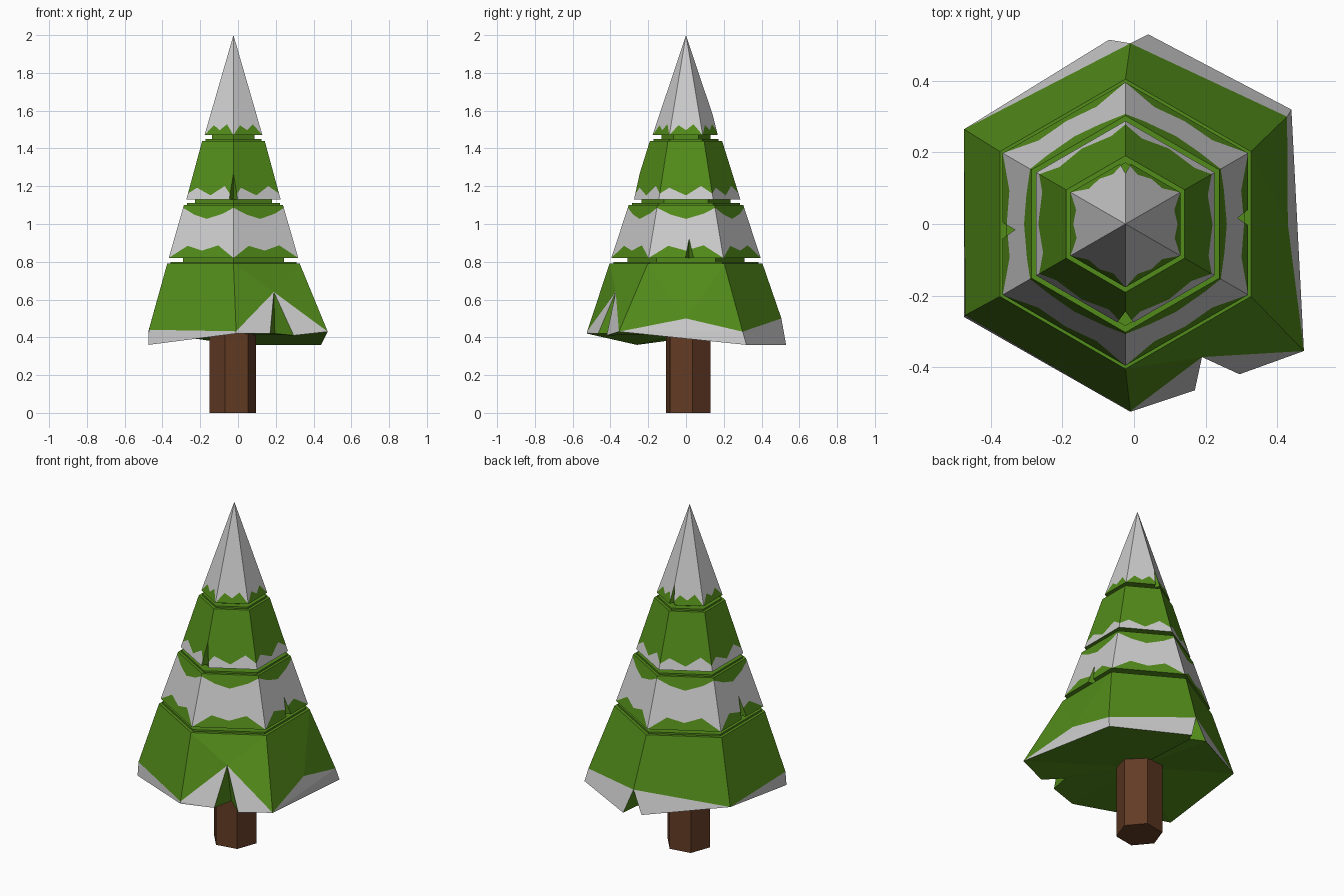
import bpy, bmesh
from math import cos, sin, radians
from mathutils import Vector

if "Cube" in bpy.data.objects:
    bpy.data.objects.remove(bpy.data.objects["Cube"])

CX = -0.024  # tree axis


def material(name, col):
    m = bpy.data.materials.new(name)
    m.diffuse_color = (*col, 1)
    m.use_nodes = True
    m.node_tree.nodes["Principled BSDF"].inputs["Base Color"].default_value = m.diffuse_color
    return m


GREEN = material("needles", (0.085, 0.26, 0.01))
SNOW = material("snow", (0.8, 0.8, 0.8))
BARK = material("bark", (0.125, 0.045, 0.018))


def finish(name, bm, mats):
    bmesh.ops.remove_doubles(bm, verts=bm.verts, dist=1e-4)
    bmesh.ops.recalc_face_normals(bm, faces=bm.faces)
    me = bpy.data.meshes.new(name)
    bm.to_mesh(me)
    bm.free()
    for m in mats:
        me.materials.append(m)
    ob = bpy.data.objects.new(name, me)
    bpy.context.collection.objects.link(ob)
    return ob


def add_face(bm, pts, mat=0):
    f = bm.faces.new([bm.verts.new(p) for p in pts])
    f.material_index = mat


def hexagon(r, z, turn=30, cx=CX, cy=0):
    return [Vector((cx + r * cos(radians(turn + 60 * k)),
                    cy + r * sin(radians(turn + 60 * k)), z)) for k in range(6)]


def stack(name, rings, mat):
    """Closed hexagonal body through a list of rings."""
    bm = bmesh.new()
    for a, b in zip(rings, rings[1:]):
        for k in range(6):
            j = (k + 1) % 6
            add_face(bm, (a[k], a[j], b[j], b[k]))
    add_face(bm, rings[0])
    add_face(bm, rings[-1])
    return finish(name, bm, [mat])


def tier(name, z0, r0, z1, r1, bands, zigzags, bare_corner=None):
    """Hexagonal frustum whose sides are split into colour bands by zigzags of (u, t)."""
    bm = bmesh.new()
    lo, hi = hexagon(r0, z0), hexagon(r1, z1)
    for k in range(6):
        j = (k + 1) % 6
        lines = [[(0, 0), (1, 0)]] + zigzags + [[(0, 1), (1, 1)]]
        for a, b, mat in zip(lines, lines[1:], bands):
            loop = []
            for u, t in a + b[::-1]:
                corner = k if u == 0 else j if u == 1 else None
                if corner is not None and corner == bare_corner and t < 0.5:
                    t = 0
                p = lo[k].lerp(lo[j], u).lerp(hi[k].lerp(hi[j], u), t)
                if not loop or (p - loop[-1]).length > 1e-5:
                    loop.append(p)
            if (loop[0] - loop[-1]).length < 1e-5:
                loop.pop()
            add_face(bm, loop, mat)
    add_face(bm, lo, 0)
    if r1 > 0:
        add_face(bm, hi, 0)
    return finish(name, bm, [GREEN, SNOW])


def notch(ob, name, angle, z0, r0, z1, r1, w=0.045, depth=0.06):
    """Pointed nick cut into the lower edge of a tier."""
    d = Vector((cos(radians(angle)), sin(radians(angle)), 0))
    s = Vector((-d.y, d.x, 0))
    c = Vector((CX, 0, 0))
    up = Vector((0, 0, 1))
    A = c + d * (r1 + 0.005) + up * z1
    L, R = [c + d * (r0 + 0.03) + s * e + up * (z0 - 0.02) for e in (-w, w)]
    I = c + d * (r0 - depth) + up * (z0 - 0.02)
    bm = bmesh.new()
    for tri in ((A, L, R), (A, R, I), (A, I, L), (L, I, R)):
        add_face(bm, tri)
    cut = finish(name, bm, [GREEN, SNOW])
    cut.hide_render = True
    cut.display_type = 'WIRE'
    mod = ob.modifiers.new(name, 'BOOLEAN')
    mod.operation = 'DIFFERENCE'
    mod.solver = 'EXACT'
    mod.object = cut


# Trunk
stack("trunk", [hexagon(0.125, z, 10, -0.027, 0.012) for z in (0, 0.45)], BARK)

# Tree top: snow cone with a green zigzag hem
top = tier("top_tier", 1.47, 0.177, 2.0, 0, (0, 1),
           [[(0, 0), (0.25, 0.1), (0.5, 0.05), (0.75, 0.11), (1, 0)]])
notch(top, "top_notch_cutter", 90, 1.47, 0.177, 1.59, 0.137, 0.035, 0.04)

# Upper tier: green with a snowy hem
upper = tier("upper_tier", 1.13, 0.288, 1.44, 0.191, (1, 0),
             [[(0, 0.1), (0.17, 0.2), (0.5, 0.07), (0.8, 0.23), (1, 0.1)]], 4)
notch(upper, "upper_notch_cutter", 270, 1.13, 0.288, 1.28, 0.241)

# Middle tier: green hem, broad snow band, green crown
mid = tier("middle_tier", 0.82, 0.396, 1.10, 0.303, (0, 1, 0),
           [[(0, 0), (0.25, 0.23), (0.5, 0.14), (0.75, 0.24), (1, 0)],
            [(0, 0.95), (0.25, 0.82), (0.5, 0.74), (0.8, 0.84), (1, 0.95)]])
notch(mid, "middle_notch_cutter_right", 3, 0.82, 0.343, 0.93, 0.311, 0.035)
notch(mid, "middle_notch_cutter_left", 183, 0.82, 0.343, 0.95, 0.306, 0.035)

# Recessed necks with a thin lip between tiers
for name, z, lip, r in (("upper_neck", 1.44, 0.172, 0.13),
                        ("middle_neck", 1.10, 0.285, 0.235),
                        ("lower_neck", 0.79, 0.385, 0.31)):
    stack(name, [hexagon(lip, z - 0.01), hexagon(lip, z + 0.01),
                 hexagon(r, z + 0.01), hexagon(r, z + 0.035)], GREEN)

# Bottom tier: uneven skirt with two nicks and snowy corners
P = {
    "F": (-0.01, -0.525, 0.42), "Fg": (-0.01, -0.523, 0.432),
    "N1": (0.17, -0.465, 0.42), "NA": (0.19, -0.372, 0.64),
    "NI": (0.195, -0.34, 0.42), "N2": (0.295, -0.42, 0.41),
    "R": (0.475, -0.355, 0.43), "Rg": (0.43, 0.0, 0.5),
    "BR": (0.44, 0.32, 0.36), "BRg": (0.428, 0.3, 0.43),
    "B1": (0.04, 0.53, 0.36), "BA": (-0.01, 0.505, 0.5),
    "BI": (-0.01, 0.45, 0.39), "B2": (-0.07, 0.515, 0.37),
    "BL": (-0.475, 0.265, 0.43),
    "FL": (-0.475, -0.26, 0.36), "FLg": (-0.472, -0.255, 0.44),
    "C": (-0.025, 0, 0.42),
}
for k, p in enumerate(hexagon(0.405, 0.79)):
    P["t%d" % k] = p  # t0 back right, t1 back, t2 back left, t3 front left, t4 front, t5 front right

bm = bmesh.new()
green = ("t4 NA t5", "t4 Fg NA", "t5 NA R", "t5 Rg t0", "t5 R Rg", "t0 Rg BRg",
         "t0 BRg BA t1", "t1 BA BL t2", "t2 BL FLg t3", "t3 FLg Fg t4",
         "NA N1 NI", "NA NI N2", "BA B1 BI", "BA BI B2", "t0 t1 t2 t3 t4 t5")
snow = ("Fg F N1", "Fg N1 NA", "NA N2 R", "R BR BRg", "R BRg Rg", "BRg BR B1",
        "BRg B1 BA", "BA B2 BL", "BL FL FLg", "FLg FL F Fg")
for mat, group in enumerate((green, snow)):
    for names in group:
        add_face(bm, [P[n] for n in names.split()], mat)
rim = "F N1 NI N2 R BR B1 BI B2 BL FL".split()
for a, b in zip(rim, rim[1:] + rim[:1]):
    add_face(bm, (P["C"], P[b], P[a]))
finish("bottom_tier", bm, [GREEN, SNOW])
